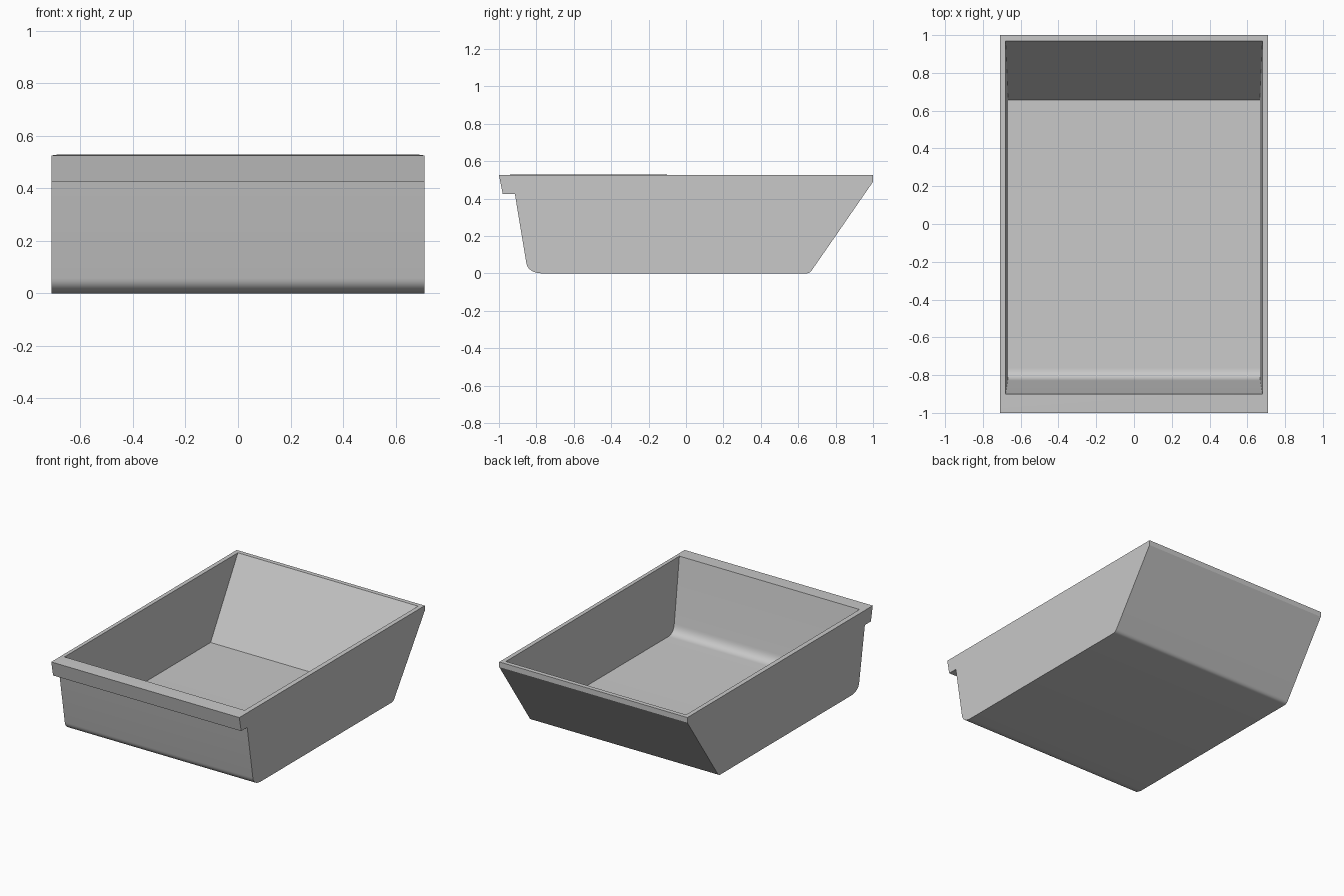
import bpy
import bmesh
import math
from mathutils import Vector

if "Cube" in bpy.data.objects:
    bpy.data.objects.remove(bpy.data.objects["Cube"], do_unlink=True)

GREY = (0.58, 0.58, 0.58, 1.0)
HALF = 0.71        # outer half width
RIM_HALF = 0.68    # cavity half width at the rim
FLOOR_HALF = 0.667 # cavity half width at the floor
TOP, FLOOR = 0.525, 0.036


def fillet(start, corner, end, steps):
    """Rounded corner between two profile points, as (y, z)."""
    a, b, c = Vector(start), Vector(corner), Vector(end)
    pts = []
    for i in range(steps + 1):
        t = i / steps
        pts.append(tuple(a * (1 - t) ** 2 + b * 2 * t * (1 - t) + c * t * t))
    return pts


def cavity_half(z):
    return FLOOR_HALF + (RIM_HALF - FLOOR_HALF) * (z - FLOOR) / (TOP - FLOOR)


def shell(bm, profile, half_at):
    """Side panels plus the strip along an open-topped profile."""
    sides = [[bm.verts.new((s * half_at(z), y, z)) for y, z in profile]
             for s in (-1, 1)]
    for side in sides:
        bm.faces.new(side)
    left, right = sides
    for i in range(len(profile) - 1):
        bm.faces.new((left[i], left[i + 1], right[i + 1], right[i]))
    return [left[0], right[0], right[-1], left[-1]]


# Side profiles, running from the front rim down and up to the back rim
outer = [(-1, TOP), (-0.98, 0.425), (-0.915, 0.425)]
outer += fillet((-0.854, 0.058), (-0.845, 0), (-0.76, 0), 10)
outer += fillet((0.645, 0), (0.662, 0), (0.675, 0.02), 5)
outer += [(1, 0.49), (1, TOP)]

inner = [(-0.9, TOP + 0.004)]
inner += fillet((-0.829, 0.1), (-0.818, FLOOR), (-0.76, FLOOR), 10)
inner += [(0.657, FLOOR), (0.97, TOP)]

# Tray body: outside, cavity and the flat rim joining them
bm = bmesh.new()
outer_rim = shell(bm, outer, lambda z: HALF)
inner_rim = shell(bm, inner, cavity_half)
for i in range(4):
    j = (i + 1) % 4
    bm.faces.new((outer_rim[i], outer_rim[j], inner_rim[j], inner_rim[i]))
bmesh.ops.recalc_face_normals(bm, faces=bm.faces)

mesh = bpy.data.meshes.new("tray_body")
bm.to_mesh(mesh)
bm.free()
tray = bpy.data.objects.new("tray_body", mesh)
bpy.context.collection.objects.link(tray)

# Plain grey finish
grey = bpy.data.materials.new("plain_grey")
grey.use_nodes = True
grey.diffuse_color = GREY
grey.node_tree.nodes["Principled BSDF"].inputs["Base Color"].default_value = GREY
mesh.materials.append(grey)

# Smooth the rounded corners only
bpy.ops.object.select_all(action="DESELECT")
tray.select_set(True)
bpy.context.view_layer.objects.active = tray
bpy.ops.object.shade_smooth_by_angle(angle=math.radians(25))
